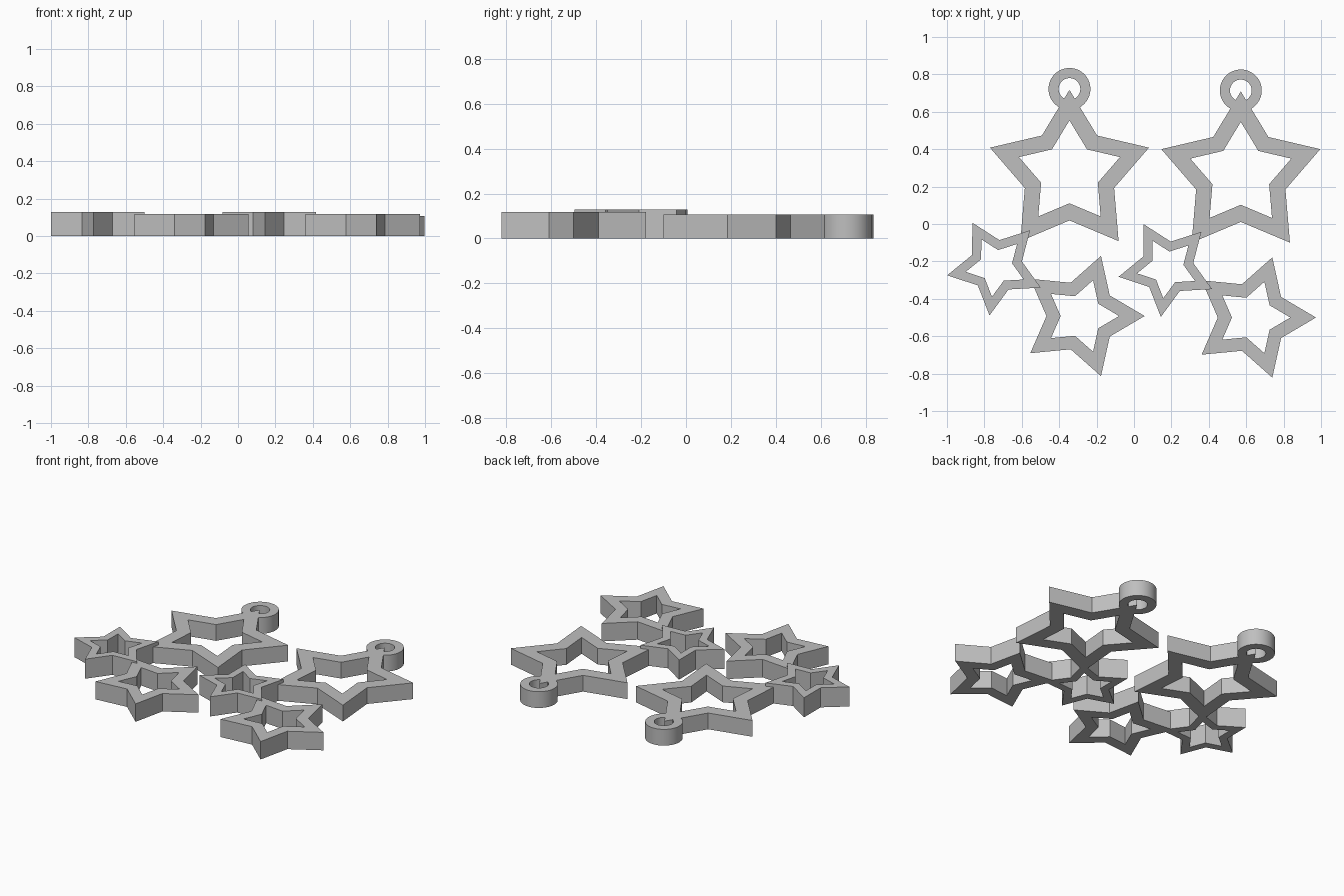
import bpy
import bmesh
from math import radians, sin, cos, tau

cube = bpy.data.objects.get("Cube")
if cube:
    bpy.data.objects.remove(cube, do_unlink=True)

GREY = 0.52
metal = bpy.data.materials.new("plain grey")
metal.use_nodes = True
metal.diffuse_color = (GREY, GREY, GREY, 1)
metal.node_tree.nodes["Principled BSDF"].inputs["Base Color"].default_value = (GREY, GREY, GREY, 1)


def star_outline(tip, valley, turn):
    """Ten points alternating between tip and valley radius."""
    return [((tip, valley)[i % 2] * cos(turn + i * tau / 10),
             (tip, valley)[i % 2] * sin(turn + i * tau / 10)) for i in range(10)]


def circle_outline(radius, sides=64):
    return [(radius * cos(i * tau / sides), radius * sin(i * tau / sides)) for i in range(sides)]


def frame(name, outer, inner, height, location):
    """Flat band between two matching outlines, raised to a height."""
    bm = bmesh.new()
    loops = [[bm.verts.new((x, y, z)) for x, y in outline]
             for outline, z in ((outer, 0), (outer, height), (inner, height), (inner, 0))]
    count = len(outer)
    for k in range(4):
        a, b = loops[k], loops[(k + 1) % 4]
        for i in range(count):
            j = (i + 1) % count
            bm.faces.new((a[i], a[j], b[j], b[i]))
    bmesh.ops.recalc_face_normals(bm, faces=bm.faces)
    mesh = bpy.data.meshes.new(name)
    bm.to_mesh(mesh)
    bm.free()
    mesh.materials.append(metal)
    obj = bpy.data.objects.new(name, mesh)
    obj.location = (*location, 0)
    bpy.context.collection.objects.link(obj)
    return obj


# name, tip radius, valley radius, hole scale, turn, height, centre
STARS = (
    ("large_star", 0.447, 0.251, 0.635, 90, 0.107, (-0.345, 0.27)),
    ("medium_star", 0.338, 0.187, 0.595, 0, 0.118, (-0.281, -0.492)),
    ("small_star", 0.265, 0.141, 0.62, 46.5, 0.129, (-0.738, -0.226)),
)

# Two matching pendants side by side
for side, dx, dy in (("right", 0, 0), ("left", 0.916, -0.008)):
    for name, tip, valley, hole, turn, height, (x, y) in STARS:
        angle = radians(turn)
        frame(f"{side}_{name}", star_outline(tip, valley, angle),
              star_outline(tip * hole, valley * hole, angle), height, (x + dx, y + dy))

    # Hanging loop around the top tip
    ring = frame(f"{side}_hanging_ring", circle_outline(0.112), circle_outline(0.058),
                 0.107, (-0.345 + dx, 0.722 + dy))
    bpy.ops.object.select_all(action='DESELECT')
    ring.select_set(True)
    bpy.context.view_layer.objects.active = ring
    bpy.ops.object.shade_smooth_by_angle(angle=radians(30))
